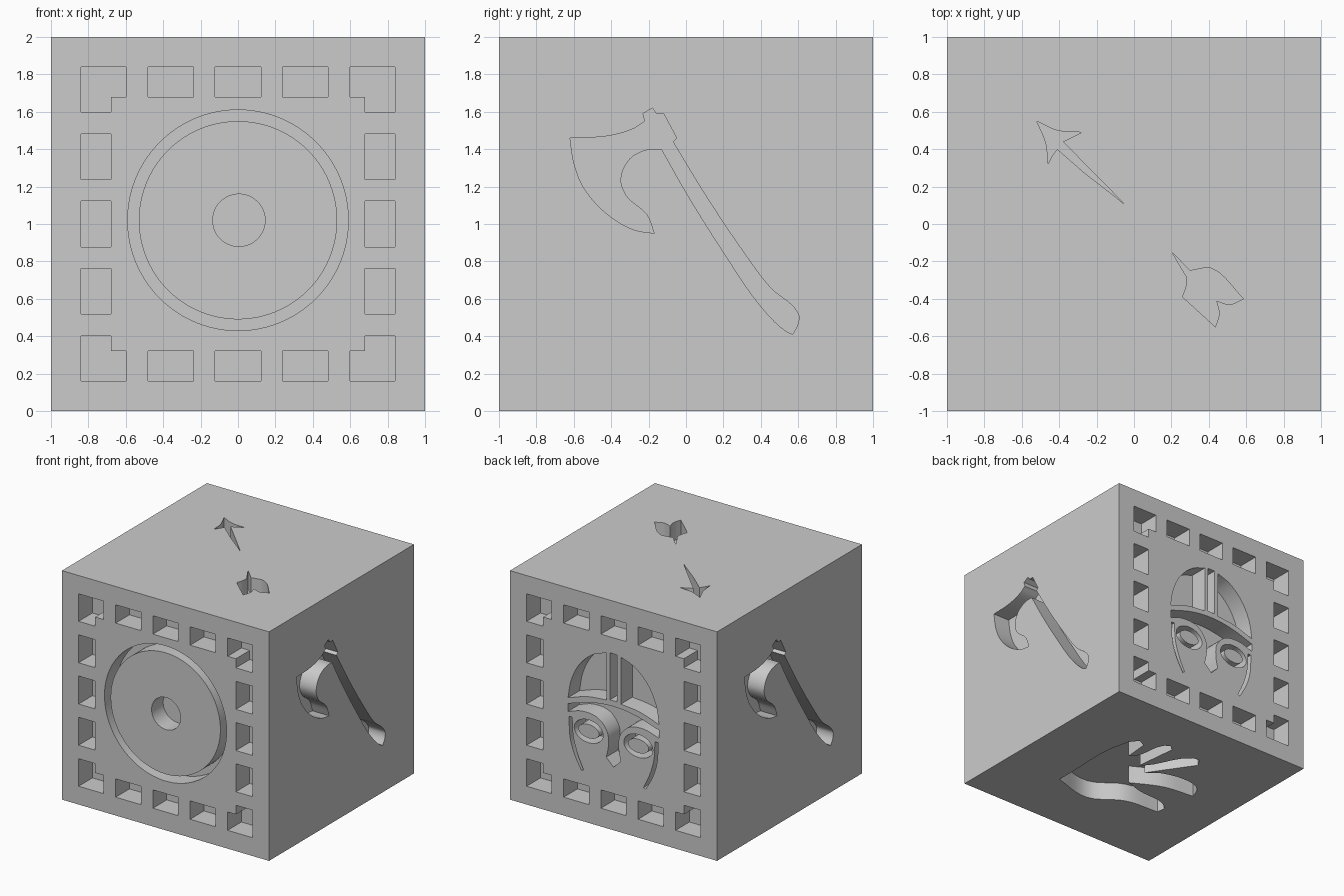
import bpy, bmesh, math
from mathutils import Vector

if "Cube" in bpy.data.objects:
    bpy.data.objects.remove(bpy.data.objects["Cube"], do_unlink=True)

X, Y, Z = Vector((1, 0, 0)), Vector((0, 1, 0)), Vector((0, 0, 1))
# Each side of the block: horizontal axis, vertical axis, outward normal
SIDES = {
    "front": (X, Z, -Y), "back": (-X, Z, Y),
    "right": (Y, Z, X), "left": (-Y, Z, -X),
    "top": (X, Y, Z), "bottom": (X, Y, -Z),
}
DEPTH = 0.16
SQUARE_DEPTH = 0.19

grey = bpy.data.materials.new("stone_grey")
grey.use_nodes = True
grey.diffuse_color = (0.6, 0.6, 0.6, 1)
grey.node_tree.nodes["Principled BSDF"].inputs["Base Color"].default_value = grey.diffuse_color

cutter_bm = bmesh.new()


def smooth(points, steps=5, corner=math.radians(50)):
    """Round a closed outline with Hermite curves, keeping sharp corners."""
    pts = [Vector(p) for p in points]
    n = len(pts)
    tangents = []
    for i, p in enumerate(pts):
        a, b = (p - pts[i - 1]).normalized(), (pts[(i + 1) % n] - p).normalized()
        tangents.append(None if a.angle(b) > corner else (a + b).normalized())
    out = []
    for i, p in enumerate(pts):
        j = (i + 1) % n
        q = pts[j]
        span = q - p
        if tangents[i] is None and tangents[j] is None:
            out.append(p)
            continue
        t0 = tangents[i] * span.length if tangents[i] else span
        t1 = tangents[j] * span.length if tangents[j] else span
        for k in range(steps):
            t = k / steps
            s = 1 - t
            out.append(p * (s * s * (1 + 2 * t)) + t0 * (t * s * s)
                       + q * (t * t * (1 + 2 * s)) - t1 * (t * t * s))
    return out


def loop(bm, side, points, height):
    u, v, n = SIDES[side]
    return [bm.verts.new(Z + u * a + v * b + n * (1 + height)) for a, b in points]


def bridge(bm, a, b):
    for i in range(len(a)):
        j = (i + 1) % len(a)
        bm.faces.new((a[i], a[j], b[j], b[i]))


def add_solid(bm):
    """Turn one solid's faces outward and add it to the cutter."""
    bmesh.ops.recalc_face_normals(bm, faces=bm.faces)
    if bm.calc_volume(signed=True) < 0:
        bmesh.ops.reverse_faces(bm, faces=bm.faces)
    part = bpy.data.meshes.new("recess")
    bm.to_mesh(part)
    bm.free()
    cutter_bm.from_mesh(part)
    bpy.data.meshes.remove(part)


def pocket(side, points, depth=DEPTH):
    """Recess with the given outline."""
    bm = bmesh.new()
    top, floor = loop(bm, side, points, 0.05), loop(bm, side, points, -depth)
    bm.faces.new(top)
    bm.faces.new(floor)
    bridge(bm, top, floor)
    add_solid(bm)


def groove(side, outer, inner, depth=DEPTH):
    """Recess that leaves an island in the middle."""
    bm = bmesh.new()
    rings = [loop(bm, side, outer, 0.05), loop(bm, side, outer, -depth),
             loop(bm, side, inner, -depth), loop(bm, side, inner, 0.05)]
    for i in range(4):
        bridge(bm, rings[i], rings[(i + 1) % 4])
    add_solid(bm)


def ellipse(cx, cy, rx, ry, count):
    angles = [math.tau * i / count for i in range(count)]
    return [(cx + rx * math.cos(a), cy + ry * math.sin(a)) for a in angles]


def flip(points, s):
    return [(a * s, b) for a, b in points]


def box(u0, u1, v0, v1):
    return [(u0, v0), (u1, v0), (u1, v1), (u0, v1)]


# Border of square recesses on the front and back
LOW, HIGH, END, HALF = 0.68, 0.84, 0.6, 0.122
bracket = [(END, LOW), (LOW, LOW), (LOW, END), (HIGH, END), (HIGH, HIGH), (END, HIGH)]
for side in ("front", "back"):
    for s in (-1, 1):
        for t in (-1, 1):
            pocket(side, [(a * s, b * t) for a, b in bracket], SQUARE_DEPTH)
        for c in (-0.36, 0, 0.36):
            across = box(c - HALF, c + HALF, LOW, HIGH)
            pocket(side, [(a, b * s) for a, b in across], SQUARE_DEPTH)
            pocket(side, [(b * s, a) for a, b in across], SQUARE_DEPTH)

# Round shield on the front: ring groove and centre hole
groove("front", ellipse(0, 0.02, 0.59, 0.59, 96), ellipse(0, 0.02, 0.53, 0.53, 96))
pocket("front", ellipse(0.005, 0.02, 0.14, 0.14, 48))

# Helmeted face on the back
dome = [(.07, .12), (.07, .53), (.2, .48), (.33, .36), (.41, .2), (.44, .04), (.25, .1)]
cheek = [(.43, -.12), (.42, -.3), (.38, -.43), (.31, -.56),
         (.29, -.55), (.35, -.42), (.39, -.28), (.4, -.12)]
brow = [(0, .08), (.2, .06), (.44, -.01), (.44, -.08), (.3, -.04), (.15, -.06),
        (.06, -.16), (.05, -.28), (.07, -.38), (0, -.45)]
pocket("back", box(-0.035, 0.035, 0.13, 0.54))
pocket("back", smooth(brow + flip(brow[-2:0:-1], -1)))
for s in (-1, 1):
    pocket("back", smooth(flip(dome, s)))
    pocket("back", smooth(flip(cheek, s)))
    groove("back", ellipse(0.24 * s, -0.2, 0.14, 0.1, 32),
           ellipse(0.24 * s, -0.2, 0.1, 0.06, 32))

# Axe on both flanks
axe = [(-.62, .46), (-.42, .47), (-.28, .51), (-.22, .55), (-.23, .59), (-.18, .62),
       (-.16, .59), (-.12, .59), (-.05, .46), (-.07, .44), (.1, .16), (.3, -.14),
       (.45, -.34), (.6, -.48), (.6, -.53), (.57, -.59), (.53, -.57), (.4, -.44),
       (.2, -.15), (0, .17), (-.13, .4), (-.2, .4), (-.3, .35), (-.35, .24),
       (-.32, .15), (-.21, .05), (-.17, -.05), (-.28, -.03), (-.43, .06),
       (-.55, .2), (-.6, .33)]
for side in ("right", "left"):
    pocket(side, smooth(axe))

# Arrow on the top
arrow = [(-.52, .55), (-.41, .5), (-.28, .49), (-.38, .44), (.3, -.25), (.35, -.24),
         (.41, -.235), (.585, -.4), (.51, -.43), (.44, -.41), (.455, -.48), (.435, -.55),
         (.26, -.39), (.28, -.33), (.28, -.28), (-.41, .4), (-.44, .36), (-.46, .32),
         (-.47, .43)]
pocket("top", smooth(arrow))

# Open hand on the bottom
hand = [(.44, -.44), (.4, .4), (.34, .48), (.27, .45), (.25, .23), (.21, .26),
        (.14, .54), (.09, .58), (.04, .54), (.08, .17), (.05, .19), (-.18, .54),
        (-.25, .55), (-.29, .48), (-.03, .1), (-.16, .19), (-.45, .22), (-.54, .17),
        (-.59, .06), (-.3, .02), (-.035, -.11), (-.2, -.16), (-.46, -.19),
        (-.54, -.25), (-.53, -.33), (-.21, -.36), (.07, -.52)]
pocket("bottom", smooth(hand))

# Cutter object holding every recess
cutter_mesh = bpy.data.meshes.new("recess_cutter")
cutter_bm.to_mesh(cutter_mesh)
cutter_bm.free()
cutter_mesh.materials.append(grey)
cutter = bpy.data.objects.new("recess_cutter", cutter_mesh)
cutter.hide_render = True
bpy.context.collection.objects.link(cutter)

# Solid block, carved on every side
bpy.ops.mesh.primitive_cube_add(size=2, location=(0, 0, 1))
block = bpy.context.object
block.name = "carved_block"
block.data.materials.append(grey)
carve = block.modifiers.new("carve", "BOOLEAN")
carve.operation = "DIFFERENCE"
carve.solver = "EXACT"
carve.use_self = True
carve.object = cutter
bpy.ops.object.modifier_apply(modifier=carve.name)
bpy.data.objects.remove(cutter, do_unlink=True)
bpy.ops.object.shade_smooth_by_angle(angle=math.radians(30))
